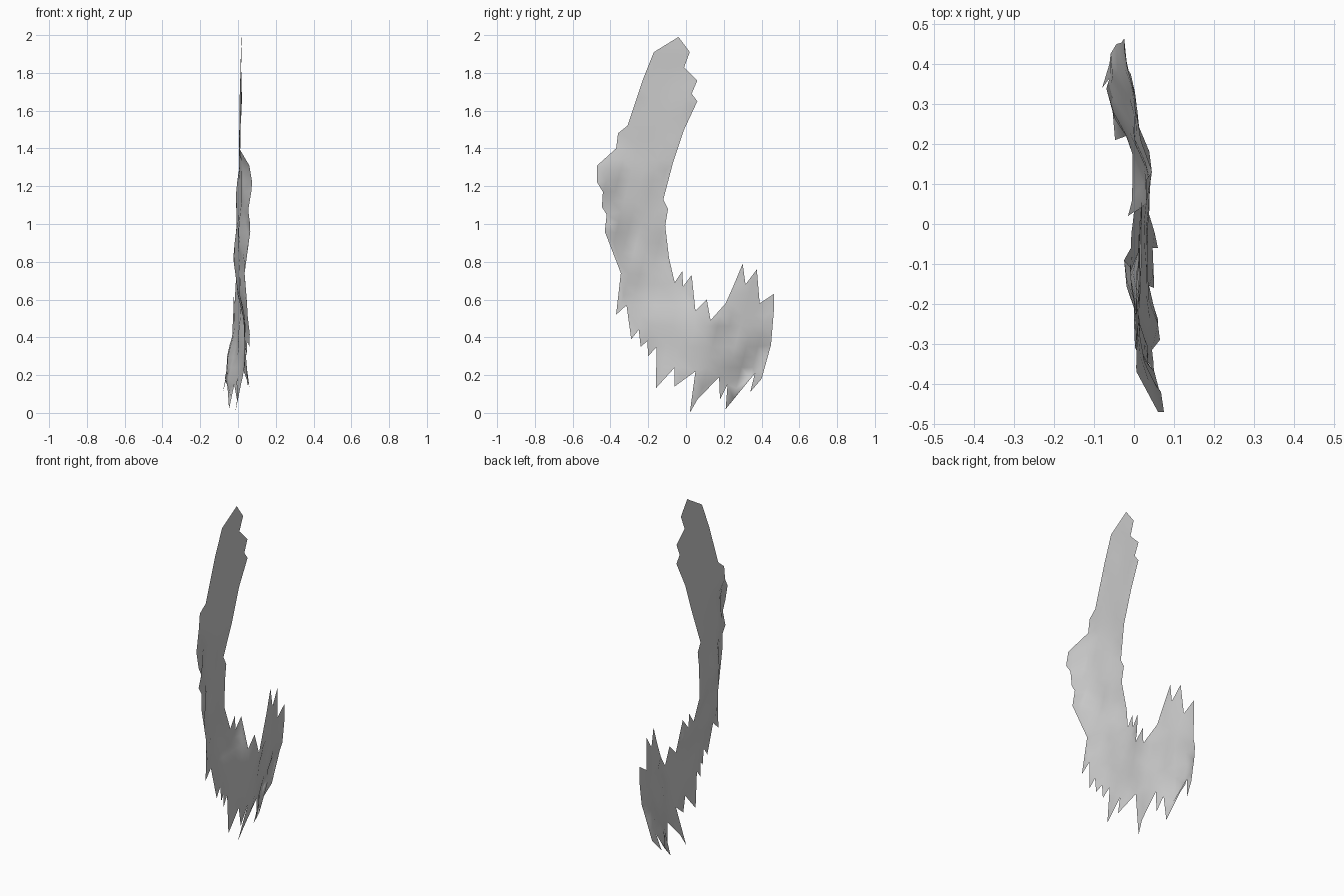
import bpy
from mathutils import Vector
from mathutils.geometry import delaunay_2d_cdt

# Inner (concave) ragged edge, tip to tail, as (y, z)
inner = [(-.04, 2), (.02, 1.92), (-.01, 1.84), (.06, 1.77), (.03, 1.70), (.06, 1.66),
         (-.01, 1.51), (-.07, 1.33), (-.12, 1.14), (-.095, 1.09), (-.11, 1.0), (-.09, .83),
         (-.06, .70), (-.02, .76), (-.015, .68), (.03, .74), (.05, .55), (.11, .61),
         (.13, .50), (.21, .59), (.25, .68), (.30, .80), (.315, .69), (.375, .77),
         (.39, .59), (.465, .64)]
# Outer (convex) ragged edge, tail back to tip
outer = [(.465, .55), (.45, .37), (.40, .19), (.34, .12), (.365, .22), (.21, .03),
         (.22, .16), (.18, .08), (.175, .20), (.06, .08), (.02, .01), (.05, .23),
         (-.06, .15), (-.06, .25), (-.16, .14), (-.155, .36), (-.20, .31), (-.205, .39),
         (-.24, .36), (-.25, .45), (-.29, .40), (-.315, .58), (-.37, .53), (-.345, .75),
         (-.43, .97), (-.42, 1.06), (-.445, 1.10), (-.44, 1.18), (-.47, 1.23),
         (-.47, 1.32), (-.37, 1.41), (-.36, 1.49), (-.31, 1.53), (-.23, 1.77), (-.17, 1.92)]

# Sideways bend of the sheet: (y, z, x) samples
bend = [(-.04, 2, .02), (-.1, 1.75, .012), (.05, 1.68, .02), (-.28, 1.6, .008),
        (-.05, 1.42, .012), (-.36, 1.45, .005), (-.2, 1.4, .005), (-.47, 1.32, .06),
        (-.47, 1.23, .075), (-.3, 1.2, .015), (-.12, 1.14, -.01), (-.43, .97, .065),
        (-.27, .95, 0), (-.1, .85, -.025), (-.34, .75, .035), (-.2, .7, .005),
        (-.04, .72, -.008), (-.37, .53, .05), (-.29, .4, .065), (-.12, .45, .035),
        (-.16, .14, .05), (-.06, .15, .06), (.03, .72, 0), (.08, .4, .04),
        (.13, .52, .045), (.06, .25, .03), (.02, .01, -.015), (.18, .08, -.005),
        (.21, .03, -.048), (.24, .4, .0), (.25, .66, .01), (.3, .8, .0),
        (.34, .12, -.08), (.375, .77, -.008), (.465, .6, -.025), (.41, .25, -.06)]


def sideways(y, z):
    """Inverse-distance blend of the bend samples."""
    total = weight = 0
    for sy, sz, sx in bend:
        w = 1 / (((y - sy) ** 2 + ((z - sz) * .8) ** 2) ** 1.6 + 1e-6)
        total += w * sx
        weight += w
    return total / weight


def inside(y, z, loop):
    hit = False
    for (y1, z1), (y2, z2) in zip(loop, loop[1:] + loop[:1]):
        if (z1 > z) != (z2 > z) and y < y1 + (z - z1) * (y2 - y1) / (z2 - z1):
            hit = not hit
    return hit


# Outline plus a slanted inner lattice, triangulated into one thin sheet
outline = inner + outer
pts = [Vector(p) for p in outline]
for i in range(-20, 20):
    for j in range(36):
        z = j * .055 + .03
        y = i * .06 + (z - 1) * .25
        if inside(y, z, outline) and min((Vector((y, z)) - p).length
                                         for p in pts[:len(outline)]) > .03:
            pts.append(Vector((y, z)))
n = len(outline)
edges = [(i, (i + 1) % n) for i in range(n)]
v2, _, tris, *_ = delaunay_2d_cdt(pts, edges, [], 0, 1e-5)
tris = [f for f in tris if inside(*(sum((v2[i] for i in f), Vector((0, 0))) / 3), outline)]

mesh = bpy.data.meshes.new("curved_plume")
mesh.from_pydata([(sideways(*v), v.x, v.y - .01) for v in v2], [], [list(f) for f in tris])
mesh.validate()
mesh.shade_smooth()
plume = bpy.data.objects.new("curved_plume", mesh)
bpy.context.collection.objects.link(plume)
